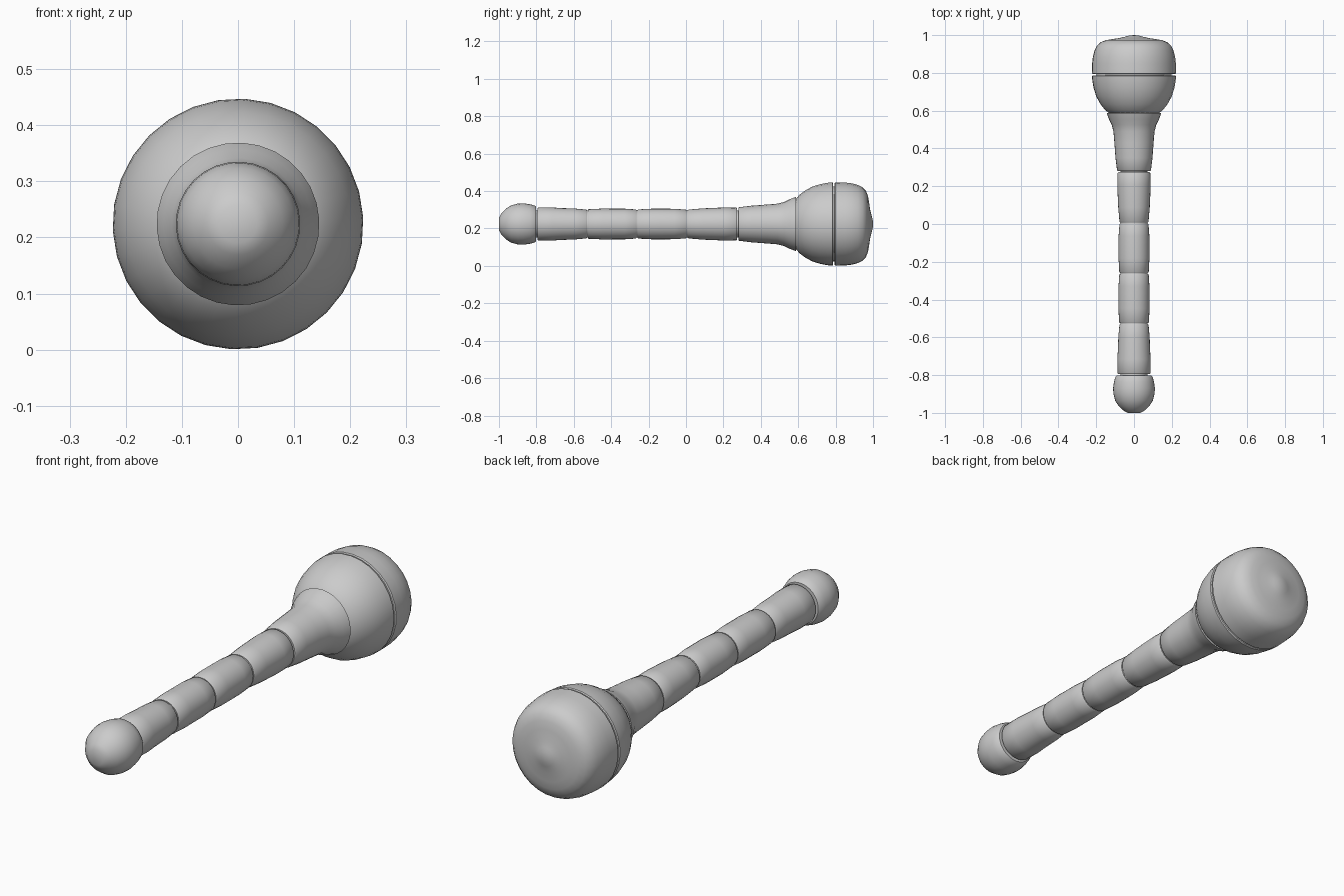
import bpy, bmesh, math

if "Cube" in bpy.data.objects:
    bpy.data.objects.remove(bpy.data.objects["Cube"])

SIDES = 30
AXIS_Z = 0.224


def lathe(name, profile, sides=SIDES):
    """Revolve (y, radius) points around the long axis, capping open ends."""
    bm = bmesh.new()
    rings = []
    for y, r in profile:
        if r == 0:
            rings.append([bm.verts.new((0, y, AXIS_Z))])
            continue
        ring = []
        for i in range(sides):
            a = 2 * math.pi * (i + 0.25) / sides
            ring.append(bm.verts.new((r * math.sin(a), y, AXIS_Z + r * math.cos(a))))
        rings.append(ring)
    for a, b in zip(rings, rings[1:]):
        for i in range(sides):
            j = (i + 1) % sides
            if len(b) == 1:
                bm.faces.new((a[i], a[j], b[0]))
            else:
                bm.faces.new((a[i], a[j], b[j], b[i]))
    for ring in (rings[0], rings[-1]):
        if len(ring) > 1:
            bm.faces.new(ring)
    bmesh.ops.recalc_face_normals(bm, faces=bm.faces)
    mesh = bpy.data.meshes.new(name)
    bm.to_mesh(mesh)
    bm.free()
    obj = bpy.data.objects.new(name, mesh)
    bpy.context.collection.objects.link(obj)
    bpy.ops.object.select_all(action='DESELECT')
    obj.select_set(True)
    bpy.context.view_layer.objects.active = obj
    bpy.ops.object.shade_smooth_by_angle(angle=math.radians(40))
    return obj


# Rounded pommel with a small flat end
lathe("pommel", [(-1.0, 0.034), (-0.988, 0.055), (-0.965, 0.08), (-0.935, 0.1),
                 (-0.9, 0.109), (-0.87, 0.111), (-0.835, 0.106), (-0.81, 0.099),
                 (-0.802, 0.092), (-0.802, 0.07)])

# Inner rod seen in the gaps between grip sections
lathe("core_rod", [(-0.85, 0.072), (0.5, 0.072)])

# Grip sections: start, end, start radius, middle radius, end radius
sections = [(-0.795, -0.529, 0.088, 0.085, 0.077),
            (-0.525, -0.264, 0.079, 0.082, 0.078),
            (-0.26, 0.003, 0.078, 0.082, 0.077),
            (0.008, 0.274, 0.077, 0.086, 0.087)]
for n, (y0, y1, r0, rm, r1) in enumerate(sections, 1):
    d = y1 - y0
    lathe(f"grip_section_{n}", [(y0, r0 - 0.004), (y0 + 0.005, r0),
                                (y0 + d * 0.3, (r0 + rm) / 2 + 0.002),
                                (y0 + d * 0.5, rm),
                                (y0 + d * 0.75, (r1 + rm) / 2 + 0.002),
                                (y1 - 0.005, r1), (y1, r1 - 0.004)])

# Flared neck
lathe("flared_neck", [(0.28, 0.085), (0.285, 0.09), (0.35, 0.098), (0.43, 0.104),
                      (0.49, 0.109), (0.525, 0.118), (0.555, 0.133), (0.588, 0.145),
                      (0.588, 0.12)])

# Lower half of the head
lathe("head_lower", [(0.58, 0.12), (0.589, 0.135), (0.605, 0.155), (0.635, 0.178),
                     (0.675, 0.2), (0.72, 0.214), (0.76, 0.221), (0.783, 0.223),
                     (0.787, 0.219), (0.787, 0.19)])

# Recessed band between the two halves
lathe("head_band", [(0.77, 0.2), (0.81, 0.2)])

# Upper half of the head with a slight central peak
lathe("head_upper", [(0.794, 0.19), (0.794, 0.219), (0.798, 0.2235), (0.85, 0.222),
                     (0.885, 0.218), (0.92, 0.209), (0.945, 0.196), (0.962, 0.177),
                     (0.973, 0.15), (0.979, 0.115), (0.985, 0.075), (0.993, 0.042),
                     (0.998, 0.025), (1.0, 0)])
